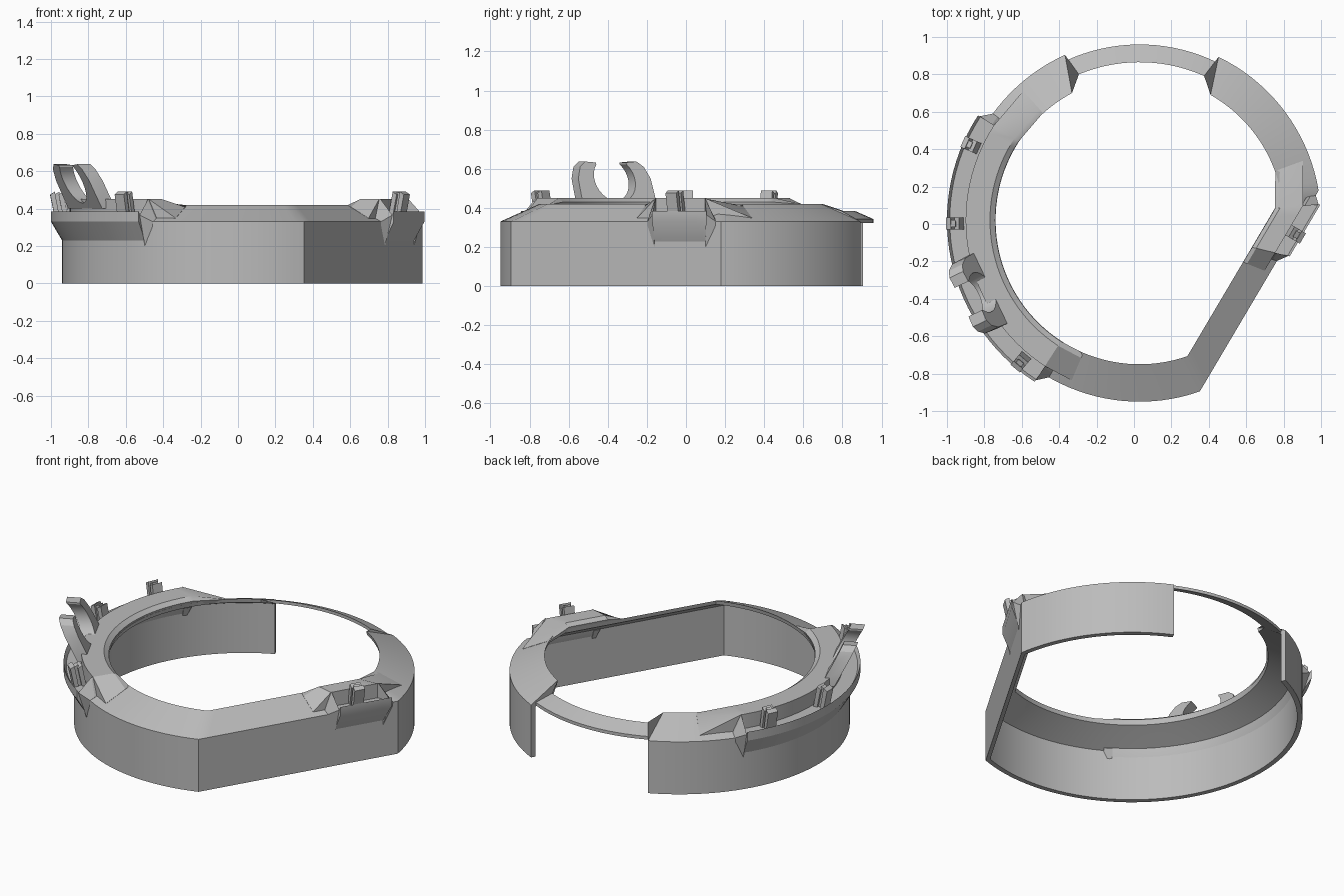
import bpy, bmesh, math
from mathutils import Vector

old = bpy.data.objects.get("Cube")
if old:
    bpy.data.objects.remove(old, do_unlink=True)

grey = bpy.data.materials.new("plain grey")
grey.use_nodes = True
colour = (0.5, 0.5, 0.5, 1)
grey.diffuse_color = colour
grey.node_tree.nodes["Principled BSDF"].inputs["Base Color"].default_value = colour

CENTRE = Vector((0.03, 0.02, 0))
FLAT_DIR, FLAT_HALF = -30.6, 40      # direction and half angle of the flat side


def at(angle, r, z):
    """Point on the ring; the radius shrinks to a chord along the flat side."""
    off = (angle - FLAT_DIR + 180) % 360 - 180
    if abs(off) < FLAT_HALF:
        r *= math.cos(math.radians(FLAT_HALF)) / math.cos(math.radians(off))
    a = math.radians(angle)
    return CENTRE + Vector((r * math.cos(a), r * math.sin(a), z))


def loft(name, sections, smooth=True):
    """Join closed cross-sections into one solid with capped ends."""
    bm = bmesh.new()
    rings = [[bm.verts.new(p) for p in s] for s in sections]
    n = len(rings[0])
    for a, b in zip(rings, rings[1:]):
        for i in range(n):
            bm.faces.new((a[i], a[(i + 1) % n], b[(i + 1) % n], b[i]))
    bm.faces.new(rings[0])
    bm.faces.new(rings[-1])
    bmesh.ops.recalc_face_normals(bm, faces=bm.faces)
    mesh = bpy.data.meshes.new(name)
    bm.to_mesh(mesh)
    bm.free()
    obj = bpy.data.objects.new(name, mesh)
    bpy.context.collection.objects.link(obj)
    mesh.materials.append(grey)
    if smooth:
        bpy.ops.object.select_all(action='DESELECT')
        obj.select_set(True)
        bpy.context.view_layer.objects.active = obj
        bpy.ops.object.shade_smooth_by_angle(angle=math.radians(25))
    return obj


def steps(start, end, step=3):
    n = max(1, round((end - start) / step))
    return [start + (end - start) * i / n for i in range(n + 1)]


# Main shell: outer wall and sloping roof, open at the back
START, END = 114.3, 424.2
corners = [360 + FLAT_DIR - FLAT_HALF, 360 + FLAT_DIR + FLAT_HALF]
angles = steps(START, corners[0])[:-1] + steps(*corners) + steps(corners[1], END)[1:]
# radius, height, and angular offset at the two open ends
wall_profile = [(0.97, 0, 0), (0.97, 0.33, 0), (0.845, 0.386, -1.7), (0.77, 0.42, 3.7),
                (0.775, 0.395, 3.7), (0.845, 0.362, -1.7), (0.94, 0.315, 0), (0.94, 0, 0)]
sections = []
for a in angles:
    end = 1 if a == angles[0] else -1 if a == angles[-1] else 0
    if a in (angles[1], angles[-2]):
        end = 0.3 if a == angles[1] else -0.3
    sections.append([at(a + end * skew, r, z) for r, z, skew in wall_profile])
loft("bezel_shell", sections)

# Thin bridge closing the ring over the back opening
bridge = [(0.94, 0.342), (0.845, 0.384), (0.845, 0.364), (0.94, 0.322)]
loft("back_bridge", [[at(a, r, z) for r, z in bridge] for a in steps(61, 117.5)])


def clip(name, angle):
    """Small upright clip: two leaning flanges joined by a web."""
    def slab(part, r0, r1, width):
        outline = [(r0, 0.33), (r1, 0.33), (r1 + 0.03, 0.475), (r0 + 0.03, 0.49)]
        base = at(angle, 1, 0)
        a = math.radians(angle if angle > 90 else FLAT_DIR)
        side = Vector((-math.sin(a), math.cos(a), 0))
        out = Vector((math.cos(a), math.sin(a), 0))
        loft(name + part, [[base + out * (r - 1) + Vector((0, 0, z)) + side * s * width
                            for r, z in outline] for s in (-1, 1)], False)
    slab("_inner_flange", 0.935, 0.96, 0.032)
    slab("_web", 0.955, 0.985, 0.018)
    slab("_outer_flange", 0.98, 1.005, 0.032)


def mount(name, lo, hi, tip_lo, tip_hi, clips):
    """Raised pad on the roof with an outer ledge, wedge ends and clips."""
    def pad(a, k):
        top = 0.02 + 0.43 * 1
        return [at(a, 0.772, 0.418 + 0.012 * k), at(a, 0.80, 0.408 + (top - 0.408) * k),
                at(a, 0.93, 0.349 + (top - 0.349) * k), at(a, 0.93, 0.33), at(a, 0.78, 0.40)]
    loft(name + "_pad", [pad(tip_lo, 0)] + [pad(a, 1) for a in steps(lo, hi)]
         + [pad(tip_hi, 0)])

    ledge = [(0.92, 0.36), (1.015, 0.36), (1.03, 0.385), (1.03, 0.33),
             (0.965, 0.22), (0.92, 0.325)]
    loft(name + "_ledge", [[at(a, r, z) for r, z in ledge] for a in steps(lo, hi)])

    # Triangular cheeks that close the ends of the ledge
    cheek = [(0.92, 0.45), (0.94, 0.45), (1.02, 0.365), (0.967, 0.19), (0.92, 0.32)]
    closed = [(0.92, 0.345), (0.94, 0.345), (0.97, 0.33), (0.967, 0.30), (0.92, 0.32)]
    for label, a, tip in (("first", lo, lo - 3), ("last", hi, hi + 3)):
        loft(name + "_" + label + "_cheek", [[at(a, r, z) for r, z in cheek],
                                             [at(tip, r, z) for r, z in closed]], False)
    for i, a in enumerate(clips):
        clip(f"{name}_clip_{i + 1}", a)


mount("right_mount", 147, 237, 132, 247, [156, 181, 230])
mount("left_mount", -13.5, 5, -22, 20, [-5.4])

# Leaning fork with a round cradle
half = [(-0.21, 0.40), (-0.205, 0.55), (-0.18, 0.61), (-0.145, 0.637), (-0.085, 0.632)]
arc = [(0.115 * math.cos(math.radians(a)), 0.545 + 0.115 * math.sin(math.radians(a)))
       for a in steps(138, 402, 12)]
outline = half + arc + [(-t, z) for t, z in reversed(half)]
along = Vector((0.43, -0.90, 0)).normalized()
outward = Vector((-0.90, -0.43, 0)).normalized()
fork_base = Vector((-0.79, -0.355, 0))
loft("cradle_fork", [[fork_base + along * t + outward * (0.5 * (z - 0.42) + s * 0.04)
                      + Vector((0, 0, z)) for t, z in outline] for s in (-1, 1)])
